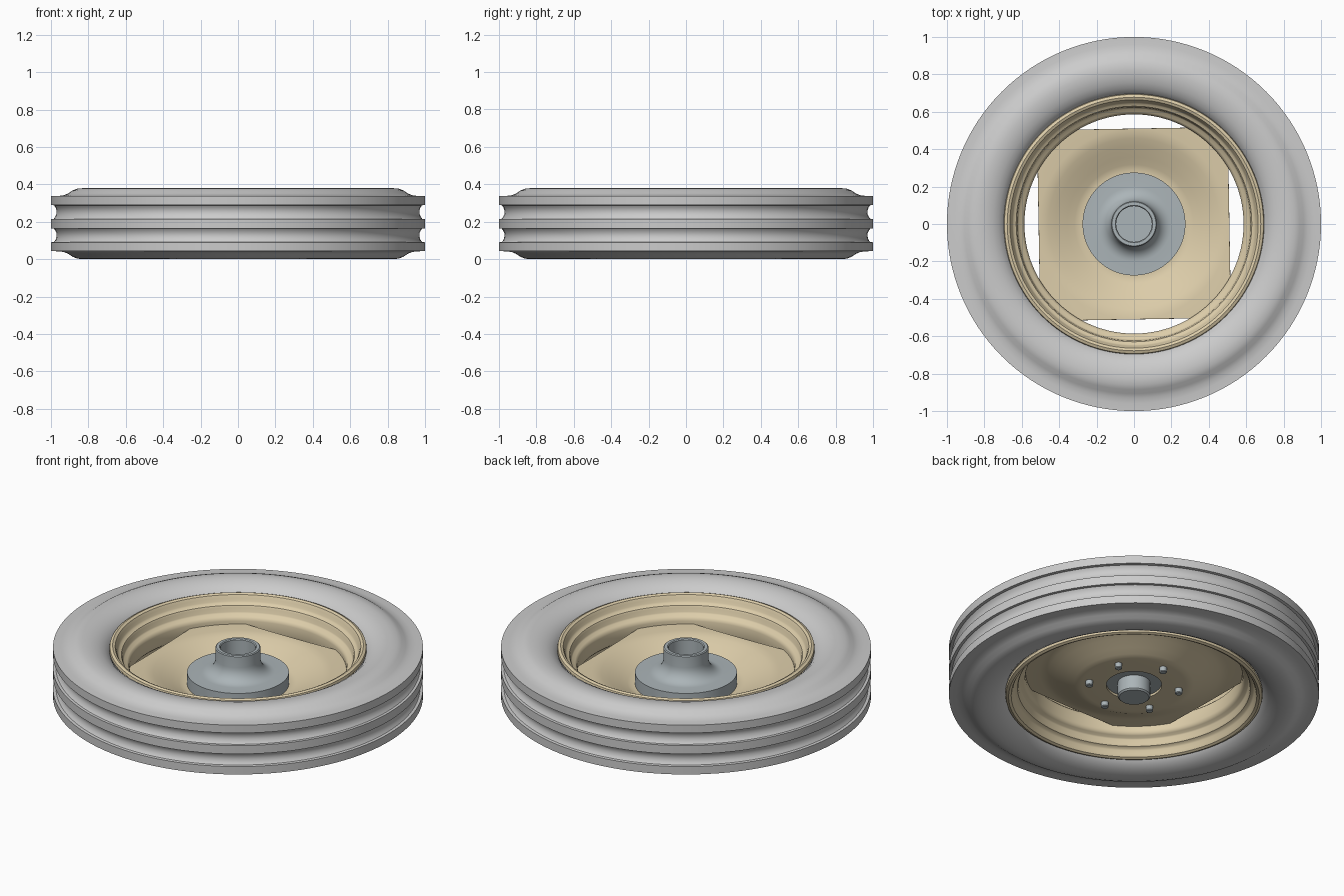
import bpy, bmesh, math
from mathutils import Vector

if "Cube" in bpy.data.objects:
    bpy.data.objects.remove(bpy.data.objects["Cube"])

MID = 0.19   # mid-plane height of the wheel
SEG = 128


def material(name, rgb):
    m = bpy.data.materials.new(name)
    m.diffuse_color = (*rgb, 1)
    m.use_nodes = True
    m.node_tree.nodes["Principled BSDF"].inputs["Base Color"].default_value = m.diffuse_color
    return m


CREAM = material("cream_paint", (0.72, 0.61, 0.40))
STEEL = material("steel", (0.41, 0.46, 0.48))


def lathe(name, profile, mat=None, closed=False, angle=35, thickness=0, cuts=()):
    """Spin an (r, z) profile about z; optional straight trims and sheet thickness."""
    bm = bmesh.new()
    rings = []
    for r, z in profile:
        if r == 0:
            rings.append([bm.verts.new((0, 0, z))] * SEG)
        else:
            rings.append([bm.verts.new((r * math.cos(2 * math.pi * i / SEG),
                                        r * math.sin(2 * math.pi * i / SEG), z))
                          for i in range(SEG)])
    pairs = list(zip(rings, rings[1:]))
    if closed:
        pairs.append((rings[-1], rings[0]))
    for a, b in pairs:
        for i in range(SEG):
            j = (i + 1) % SEG
            quad = list(dict.fromkeys((a[i], a[j], b[j], b[i])))
            bm.faces.new(quad)
    for dist, ang in cuts:
        n = Vector((math.cos(ang), math.sin(ang), 0))
        bmesh.ops.bisect_plane(bm, geom=bm.verts[:] + bm.edges[:] + bm.faces[:],
                               plane_co=n * dist, plane_no=n, clear_outer=True)
    bmesh.ops.recalc_face_normals(bm, faces=bm.faces[:])
    me = bpy.data.meshes.new(name)
    bm.to_mesh(me)
    bm.free()
    ob = bpy.data.objects.new(name, me)
    bpy.context.collection.objects.link(ob)
    if mat:
        me.materials.append(mat)
    bpy.ops.object.select_all(action='DESELECT')
    ob.select_set(True)
    bpy.context.view_layer.objects.active = ob
    if thickness:
        s = ob.modifiers.new("sheet", 'SOLIDIFY')
        s.thickness = thickness
        s.offset = 0
        bpy.ops.object.modifier_apply(modifier=s.name)
    bpy.ops.object.shade_smooth_by_angle(angle=math.radians(angle))
    return ob


def mirrored(half):
    """Continue an upper half profile symmetrically below the mid-plane."""
    return half + [(r, 2 * MID - z) for r, z in reversed(half)]


# Tyre: rounded sidewalls, square shoulders, three ribs and two round grooves
tyre_half = [(0.685, 0.29), (0.69, 0.31), (0.703, 0.33), (0.725, 0.35), (0.755, 0.366),
             (0.79, 0.376), (0.825, 0.38), (0.86, 0.377), (0.885, 0.367), (0.907, 0.352),
             (0.93, 0.342), (0.96, 0.338), (1.0, 0.337), (1.0, 0.29), (0.984, 0.288),
             (0.975, 0.276), (0.97, 0.258), (0.971, 0.24), (0.979, 0.224), (0.985, 0.216),
             (1.0, 0.215)]
lathe("tyre", mirrored(tyre_half), closed=True)

# Rim: rolled lips, bead seats and a drop centre
rim_half = [(0.690, 0.325), (0.688, 0.337), (0.678, 0.341), (0.668, 0.336), (0.661, 0.322),
            (0.656, 0.305), (0.648, 0.294), (0.634, 0.288), (0.630, 0.280), (0.627, 0.255),
            (0.620, 0.245), (0.603, 0.238), (0.595, 0.230), (0.592, 0.218)]
lathe("rim", mirrored(rim_half), CREAM, thickness=0.012)

# Wheel disc: dished sheet trimmed to a rounded square, turned by about a degree
disc_profile = [(0.15, 0.112), (0.28, 0.112), (0.30, 0.114), (0.32, 0.121), (0.36, 0.139),
                (0.42, 0.165), (0.46, 0.181), (0.485, 0.188), (0.51, 0.191), (0.596, 0.194)]
sides = [(0.51, math.radians(1 + 90 * k)) for k in range(4)]
lathe("wheel_disc", disc_profile, CREAM, thickness=0.014, cuts=sides)

# Hub: flange, coved neck with a bore, and a spigot below
hub_profile = [(0, 0.20), (0.095, 0.20), (0.095, 0.335), (0.10, 0.34), (0.117, 0.34),
               (0.122, 0.335), (0.122, 0.27)]
for k in range(1, 9):
    a = math.pi / 2 * k / 8
    hub_profile.append((0.122 + 0.078 * (1 - math.cos(a)), 0.27 - 0.082 * math.sin(a)))
hub_profile += [(0.275, 0.188), (0.275, 0.119), (0.088, 0.119), (0.088, 0.038),
                (0.08, 0.03), (0, 0.03)]
lathe("hub", hub_profile, STEEL)

# Six wheel studs poking through the disc
for k in range(6):
    a = math.radians(30 + 60 * k)
    bm = bmesh.new()
    bmesh.ops.create_cone(bm, cap_ends=True, segments=20, radius1=0.02, radius2=0.02, depth=0.06)
    tip = [e for e in bm.edges if all(v.co.z < 0 for v in e.verts)]
    bmesh.ops.bevel(bm, geom=tip, offset=0.004, segments=1, affect='EDGES')
    me = bpy.data.meshes.new("stud")
    bm.to_mesh(me)
    bm.free()
    me.materials.append(STEEL)
    ob = bpy.data.objects.new("wheel_stud_%d" % (k + 1), me)
    bpy.context.collection.objects.link(ob)
    ob.location = (0.245 * math.cos(a), 0.245 * math.sin(a), 0.105)
    bpy.ops.object.select_all(action='DESELECT')
    ob.select_set(True)
    bpy.context.view_layer.objects.active = ob
    bpy.ops.object.shade_smooth_by_angle(angle=math.radians(30))
